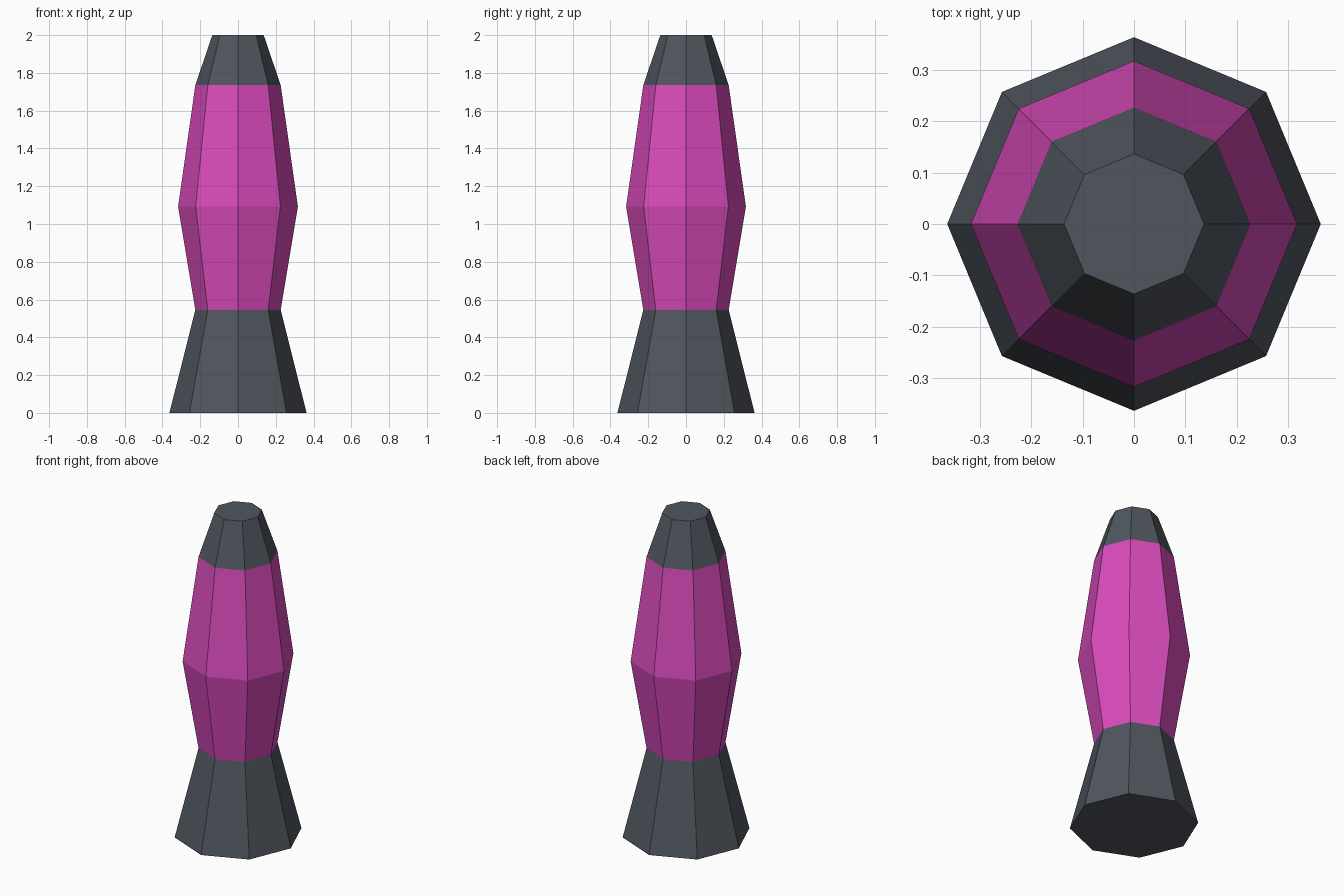
import bpy
import bmesh
from math import cos, sin, tau

SIDES = 8

cube = bpy.data.objects.get("Cube")
if cube:
    bpy.data.objects.remove(cube, do_unlink=True)


def make_material(name, rgb):
    mat = bpy.data.materials.new(name)
    mat.use_nodes = True
    color = (*rgb, 1.0)
    mat.diffuse_color = color
    mat.node_tree.nodes["Principled BSDF"].inputs["Base Color"].default_value = color
    return mat


def lathe(name, profile, mat, cap_bottom=False, cap_top=False):
    """Flat-faced tube through (radius, height) rings, with optional end caps."""
    bm = bmesh.new()
    rings = [[bm.verts.new((r * cos(tau * i / SIDES), r * sin(tau * i / SIDES), z))
              for i in range(SIDES)] for r, z in profile]
    for low, high in zip(rings, rings[1:]):
        for i in range(SIDES):
            j = (i + 1) % SIDES
            bm.faces.new((low[i], low[j], high[j], high[i]))
    if cap_bottom:
        bm.faces.new(rings[0][::-1])
    if cap_top:
        bm.faces.new(rings[-1])
    mesh = bpy.data.meshes.new(name)
    bm.to_mesh(mesh)
    bm.free()
    mesh.materials.append(mat)
    obj = bpy.data.objects.new(name, mesh)
    bpy.context.collection.objects.link(obj)
    return obj


grey = make_material("dark_grey_metal", (0.08, 0.093, 0.114))
pink = make_material("pink_glass", (0.70, 0.071, 0.50))

# Flared base, bulging glass body and tapered cap share their joining rings
foot, neck, belly = (0.363, 0), (0.226, 0.545), (0.317, 1.092)
shoulder, tip = (0.226, 1.735), (0.136, 2)

lathe("base", [foot, neck], grey, cap_bottom=True)
lathe("glass_body", [neck, belly, shoulder], pink)
lathe("top_cap", [shoulder, tip], grey, cap_top=True)
